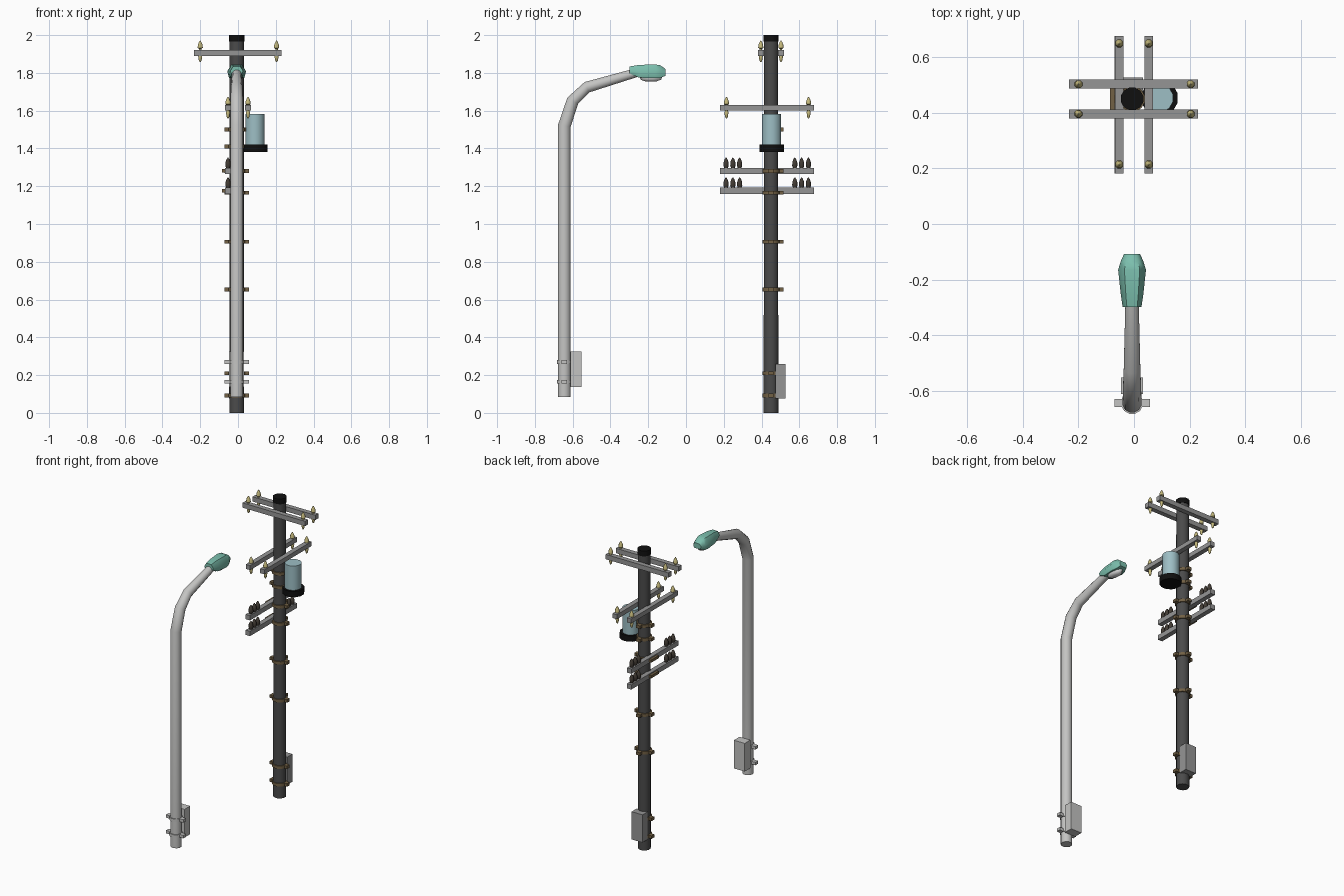
import bpy, bmesh, math
from mathutils import Vector

cube = bpy.data.objects.get("Cube")
if cube:
    bpy.data.objects.remove(cube)


def material(name, r, g, b):
    m = bpy.data.materials.new(name)
    m.use_nodes = True
    m.diffuse_color = (r, g, b, 1)
    m.node_tree.nodes["Principled BSDF"].inputs["Base Color"].default_value = (r, g, b, 1)
    return m


DARK = material("dark pole", 0.07, 0.07, 0.07)
BLACK = material("black", 0.005, 0.005, 0.005)
GREY = material("crossarm grey", 0.3, 0.3, 0.3)
PALE = material("pale grey", 0.55, 0.55, 0.54)
BLUE = material("pale blue", 0.34, 0.52, 0.56)
TEAL = material("teal", 0.2, 0.52, 0.42)
BROWN = material("band brown", 0.17, 0.12, 0.06)
YELLOW = material("insulator yellow", 0.55, 0.48, 0.2)
UMBER = material("insulator umber", 0.055, 0.045, 0.035)
WHITE = material("lens white", 0.8, 0.8, 0.8)


def finish(name, bm, mat, smooth=True):
    bmesh.ops.recalc_face_normals(bm, faces=bm.faces)
    me = bpy.data.meshes.new(name)
    bm.to_mesh(me)
    bm.free()
    me.materials.append(mat)
    ob = bpy.data.objects.new(name, me)
    bpy.context.collection.objects.link(ob)
    if smooth:
        bpy.ops.object.select_all(action="DESELECT")
        bpy.context.view_layer.objects.active = ob
        ob.select_set(True)
        bpy.ops.object.shade_smooth_by_angle(angle=math.radians(50))
    return ob


def loft(name, rings, mat, smooth=True):
    """Skin a list of equal-length point rings and cap both ends."""
    bm = bmesh.new()
    loops = [[bm.verts.new(p) for p in ring] for ring in rings]
    for a, b in zip(loops, loops[1:]):
        for i in range(len(a)):
            j = (i + 1) % len(a)
            bm.faces.new((a[i], a[j], b[j], b[i]))
    bm.faces.new(loops[0])
    bm.faces.new(loops[-1])
    return finish(name, bm, mat, smooth)


def lathe(name, x, y, profile, mat, sides=12):
    """Turn (radius, height) pairs about a vertical axis."""
    turns = [2 * math.pi * (i + 0.5) / sides for i in range(sides)]
    return loft(name, [[(x + r * math.cos(t), y + r * math.sin(t), z) for t in turns]
                       for r, z in profile], mat)


def box(name, x, y, z, mat):
    """Box from (low, high) pairs on each axis."""
    bm = bmesh.new()
    bmesh.ops.create_cube(bm, size=1)
    for v in bm.verts:
        v.co = [lo + (hi - lo) * (c + 0.5) for c, (lo, hi) in zip(v.co, (x, y, z))]
    return finish(name, bm, mat, False)


def band(name, y, z, r, mat, back_lug):
    """Clamp ring with a lug on each side."""
    h = 0.01
    lathe(name, CX, y, [(r, z - h), (r, z + h)], mat)
    for side, label in ((1, "left"), (-1, "right")):
        xs = sorted((CX + side * (r - 0.01), CX + side * 0.064))
        box(f"{name}_{label}_lug", xs, (y - 0.014, y + 0.014), (z - h, z + h), mat)
    if back_lug:
        box(name + "_back_lug", (CX - 0.014, CX + 0.014), (y + r - 0.01, y + 0.066),
            (z - h, z + h), mat)


CX = -0.007   # shared centre line of both poles
PY = 0.45     # utility pole
LY = -0.644   # lamp pole

# Utility pole and its cap
lathe("utility_pole", CX, PY, [(0.04, 0), (0.039, 1.97)], DARK)
lathe("utility_pole_cap", CX, PY, [(0.042, 1.965), (0.042, 2.0)], BLACK)
for i, z in enumerate((0.092, 0.21, 0.653, 0.906, 1.165, 1.28, 1.41, 1.5)):
    band(f"pole_band_{i + 1}", PY, z, 0.047, BROWN, True)
box("utility_box", (CX - 0.04, CX + 0.04), (0.473, 0.527), (0.075, 0.26), GREY)

T = 0.016   # half thickness of a crossarm


def spindle(name, x, y, z):
    lathe(name, x, y, [(0.003, z - 0.056), (0.008, z - 0.047), (0.012, z - 0.022),
                       (0.007, z - 0.014), (0.007, z + 0.014), (0.015, z + 0.02),
                       (0.013, z + 0.036), (0.007, z + 0.05), (0.002, z + 0.058)], YELLOW, 8)


# Top pair of crossarms, running side to side
for label, y in (("front", 0.396), ("back", 0.503)):
    box(f"top_crossarm_{label}", (-0.233, 0.23), (y - T, y + T), (1.89, 1.922), GREY)
    for side, x in (("right", -0.2), ("left", 0.204)):
        spindle(f"top_insulator_{label}_{side}", x, y, 1.913)

# Middle pair of crossarms, running front to back
for label, x in (("right", -0.053), ("left", 0.053)):
    box(f"middle_crossarm_{label}", (x - T, x + T), (0.181, 0.677), (1.601, 1.631), GREY)
    for end, y in (("front", 0.214), ("back", 0.649)):
        spindle(f"middle_insulator_{label}_{end}", x, y, 1.615)

# Two lower crossarms with rows of dark insulators
for label, z in (("upper", 1.281), ("lower", 1.176)):
    box(f"low_crossarm_{label}", (-0.07, -0.038), (0.181, 0.677), (z - T, z + T), GREY)
    box(f"low_bracket_{label}", (-0.086, -0.04), (PY - 0.04, PY + 0.04),
        (z - 0.009, z + 0.009), BROWN)
    for i in range(3):
        for end, y in (("front", 0.212 + 0.036 * i), ("back", 0.648 - 0.036 * i)):
            b = z + T
            lathe(f"dark_insulator_{label}_{end}_{i + 1}", -0.053, y,
                  [(0.01, b - 0.002), (0.015, b + 0.012), (0.014, b + 0.03),
                   (0.008, b + 0.046), (0.002, b + 0.054)], UMBER, 8)

# Transformer
lathe("transformer_tank", 0.09, 0.453, [(0.052, 1.41), (0.052, 1.582)], BLUE)
lathe("transformer_base", 0.092, 0.453, [(0.067, 1.381), (0.067, 1.42)], BLACK)

# Lamp pole: tapered tube swept along a bent path in the side plane
path = [Vector(p) for p in ((LY, 0.083), (LY, 1.52), (-0.6, 1.652),
                            (-0.525, 1.724), (-0.25, 1.805))]
radii = (0.035, 0.035, 0.034, 0.031, 0.024)
rings = []
for i, p in enumerate(path):
    d = (path[min(i + 1, len(path) - 1)] - path[max(i - 1, 0)]).normalized()
    if i == 1:
        d = Vector((0.16, 1)).normalized()
    if i == 0:
        d = Vector((0, 1))
    n = Vector((-d.y, d.x))
    ring = []
    for k in range(12):
        t = 2 * math.pi * (k + 0.5) / 12
        q = p + n * radii[i] * math.sin(t)
        ring.append((CX + radii[i] * math.cos(t), q.x, q.y))
    rings.append(ring)
loft("lamp_pole", rings, PALE)
for i, z in enumerate((0.165, 0.27)):
    band(f"lamp_band_{i + 1}", LY, z, 0.04, PALE, False)
box("lamp_box", (CX - 0.04, CX + 0.04), (-0.611, -0.552), (0.137, 0.325), PALE)

# Lamp head: (y, half width, bottom, shoulder, top)
stations = ((-0.298, 0.034, 1.797, 1.81, 1.834), (-0.25, 0.041, 1.775, 1.805, 1.842),
            (-0.165, 0.05, 1.772, 1.808, 1.845), (-0.135, 0.041, 1.774, 1.808, 1.84),
            (-0.108, 0.029, 1.785, 1.805, 1.82))
head = []
for y, w, low, mid, top in stations:
    section = [(-0.8, low), (0.8, low), (1, mid), (0.55, top), (-0.55, top), (-1, mid)]
    head.append([(CX + w * s, y, z) for s, z in section])
loft("lamp_head", head, TEAL)

# Lens: shallow dome under the head, stretched lengthwise
lens = lathe("lamp_lens", 0, 0, [(0.031, 0.004), (0.028, -0.01), (0.014, -0.02)], WHITE)
for v in lens.data.vertices:
    v.co = (CX + v.co.x, -0.186 + v.co.y * 2, 1.774 + v.co.z)
